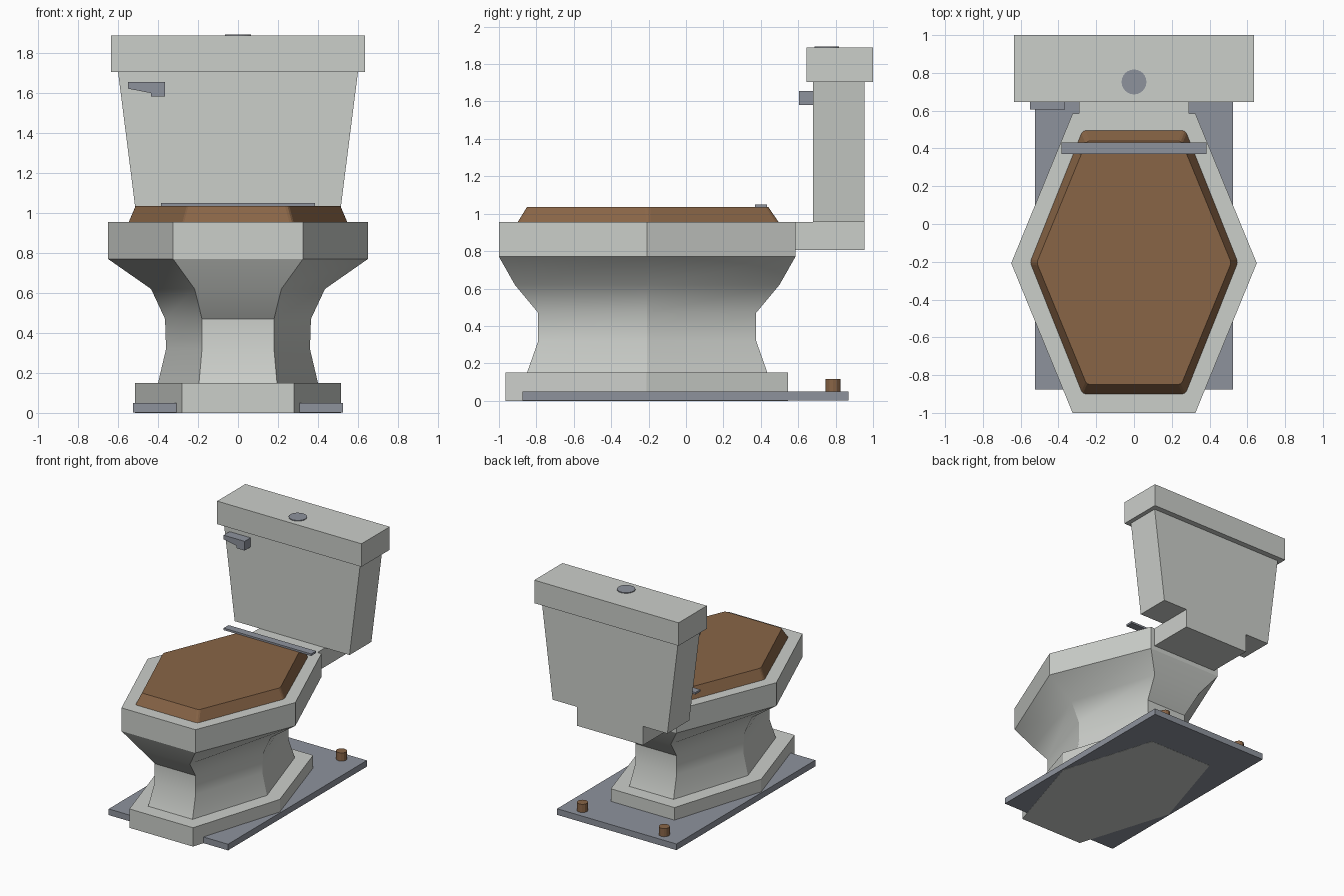
import bpy, bmesh, math

if "Cube" in bpy.data.objects:
    bpy.data.objects.remove(bpy.data.objects["Cube"])

def material(name, rgb):
    m = bpy.data.materials.new(name)
    m.diffuse_color = (*rgb, 1)
    m.use_nodes = True
    m.node_tree.nodes["Principled BSDF"].inputs["Base Color"].default_value = m.diffuse_color
    return m

PORCELAIN = material("porcelain", (0.60, 0.62, 0.59))
WOOD = material("wood", (0.25, 0.13, 0.062))
METAL = material("metal", (0.27, 0.29, 0.335))

def finish(name, bm, mat):
    bmesh.ops.recalc_face_normals(bm, faces=bm.faces)
    me = bpy.data.meshes.new(name)
    bm.to_mesh(me)
    bm.free()
    ob = bpy.data.objects.new(name, me)
    bpy.context.collection.objects.link(ob)
    me.materials.append(mat)
    return ob

def loft(name, rings, mat, corner_bevel=0):
    """Closed skin over rings holding equal numbers of points."""
    bm = bmesh.new()
    rows = [[bm.verts.new(p) for p in ring] for ring in rings]
    n = len(rows[0])
    bm.faces.new(rows[0])
    bm.faces.new(rows[-1])
    for a, b in zip(rows, rows[1:]):
        for i in range(n):
            j = (i + 1) % n
            bm.faces.new((a[i], a[j], b[j], b[i]))
    if corner_bevel:
        edges = [e for e in bm.edges
                 if abs(e.verts[0].co.z - e.verts[1].co.z) > 1e-4]
        bmesh.ops.bevel(bm, geom=edges, offset=corner_bevel, segments=2,
                        profile=0.5, affect='EDGES')
    return finish(name, bm, mat)

def hexagon(w, half, y0, y1, z):
    m = (y0 + y1) / 2
    return [(w, m, z), (half, y1, z), (-half, y1, z),
            (-w, m, z), (-half, y0, z), (half, y0, z)]

def rect(w, y0, y1, z):
    return [(-w, y0, z), (w, y0, z), (w, y1, z), (-w, y1, z)]

def box(name, w, y0, y1, z0, z1, mat):
    return loft(name, [rect(w, y0, y1, z0), rect(w, y0, y1, z1)], mat)

def cylinder(name, x, y, r, z0, z1, sides, mat):
    def ring(z):
        return [(x + r * math.cos(math.tau * i / sides),
                 y + r * math.sin(math.tau * i / sides), z) for i in range(sides)]
    return loft(name, [ring(z0), ring(z1)], mat)

# Floor plate and bolts
box("floor_plate", 0.525, -0.875, 0.87, 0.001, 0.05, METAL)
for side, x in (("left", -0.36), ("right", 0.36)):
    cylinder(side + "_floor_bolt", x, 0.787, 0.04, 0.045, 0.115, 12, WOOD)

# Hexagonal foot, waisted pedestal and rim
loft("foot", [hexagon(0.515, 0.28, -0.965, 0.545, z) for z in (0, 0.15)], PORCELAIN)
pedestal = loft("pedestal", [
    hexagon(0.40, 0.195, -0.85, 0.435, 0.15),
    hexagon(0.36, 0.18, -0.79, 0.375, 0.32),
    hexagon(0.365, 0.18, -0.79, 0.375, 0.47),
    hexagon(0.435, 0.217, -0.915, 0.50, 0.62),
    hexagon(0.65, 0.325, -1.0, 0.585, 0.77)], PORCELAIN)
loft("rim", [hexagon(0.65, 0.325, -1.0, 0.585, z) for z in (0.77, 0.955)], PORCELAIN)

# Seat lid with tapered sides and softened corners, hinge bar
loft("seat_lid", [hexagon(0.55, 0.272, -0.90, 0.495, 0.955),
                  hexagon(0.515, 0.25, -0.85, 0.44, 1.036)], WOOD, 0.015)
box("hinge_bar", 0.385, 0.37, 0.432, 1.034, 1.05, METAL)

# Tank with its support shelf, cover and button
box("tank_shelf", 0.29, 0.58, 0.955, 0.805, 0.955, PORCELAIN)
loft("tank", [rect(0.505, 0.68, 0.955, 0.955), rect(0.60, 0.68, 0.955, 1.705)], PORCELAIN)
box("tank_cover", 0.635, 0.645, 1.0, 1.705, 1.888, PORCELAIN)
cylinder("flush_button", 0, 0.752, 0.066, 1.88, 1.894, 24, METAL)

# Flush handle: side profile pushed out from the tank
profile = [(-0.55, 1.655), (-0.365, 1.655), (-0.365, 1.582),
           (-0.435, 1.582), (-0.435, 1.60), (-0.55, 1.622)]
loft("flush_handle", [[(x, y, z) for x, z in profile] for y in (0.605, 0.685)], METAL)

# Soft shading on the pedestal's gentle bends
bpy.ops.object.select_all(action='DESELECT')
pedestal.select_set(True)
bpy.context.view_layer.objects.active = pedestal
bpy.ops.object.shade_smooth_by_angle(angle=math.radians(30))
